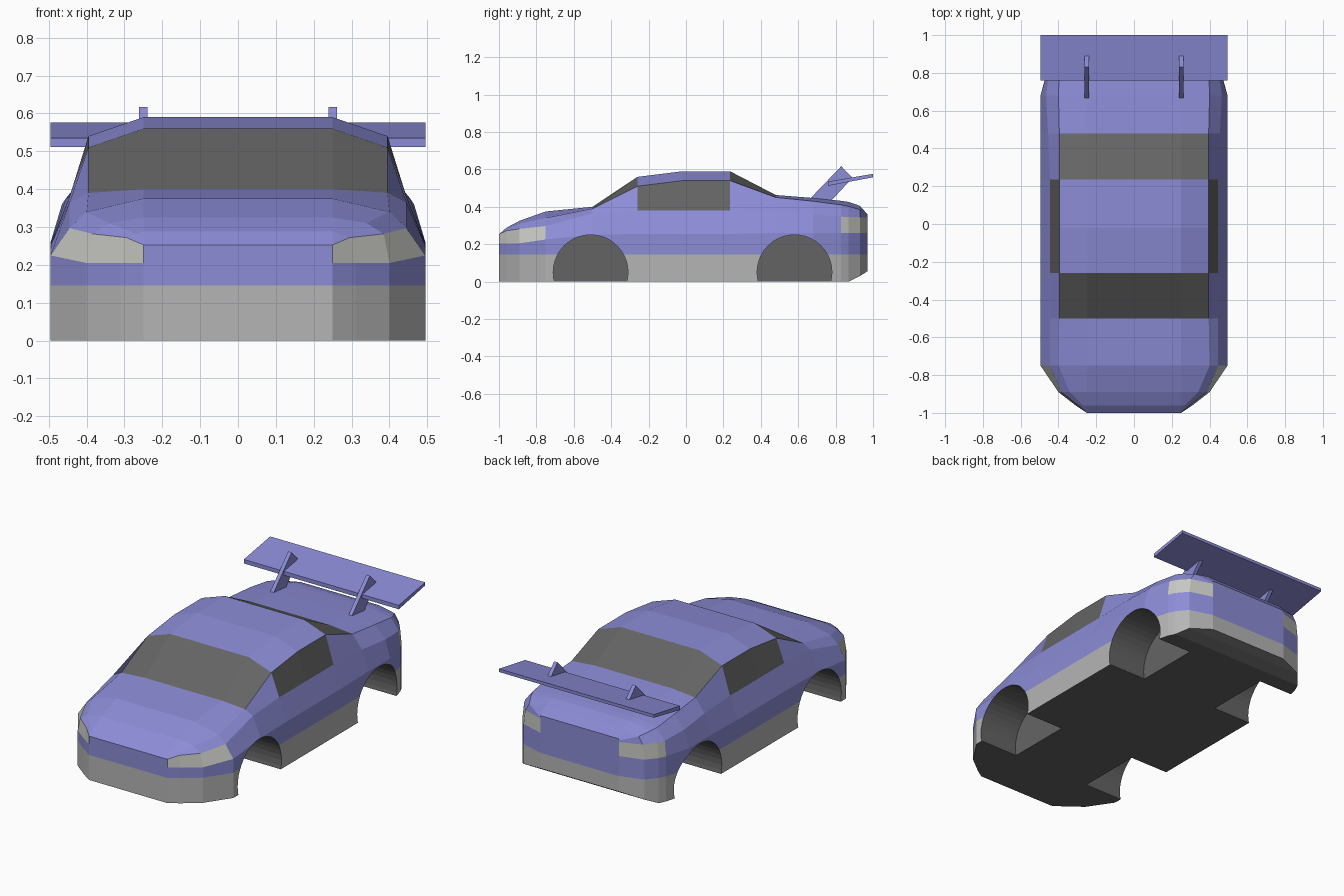
import bpy, bmesh, math
from mathutils import Matrix

if "Cube" in bpy.data.objects:
    bpy.data.objects.remove(bpy.data.objects["Cube"])


def srgb(r, g, b):
    return tuple((c / 255 / 12.92 if c < 10 else ((c / 255 + 0.055) / 1.055) ** 2.4)
                 for c in (r, g, b)) + (1.0,)


def material(name, rgb):
    m = bpy.data.materials.new(name)
    m.diffuse_color = srgb(*rgb)
    m.use_nodes = True
    m.node_tree.nodes["Principled BSDF"].inputs["Base Color"].default_value = m.diffuse_color
    return m


PAINT, TRIM, DARK, LAMP = range(4)
MATS = [material("purple_paint", (140, 140, 215)), material("light_grey_trim", (181, 181, 181)),
        material("dark_grey", (100, 100, 100)), material("lamp_grey", (199, 199, 194))]


def make_object(name, bm):
    bmesh.ops.remove_doubles(bm, verts=bm.verts, dist=1e-4)
    bmesh.ops.recalc_face_normals(bm, faces=bm.faces)
    me = bpy.data.meshes.new(name)
    bm.to_mesh(me)
    bm.free()
    for m in MATS:
        me.materials.append(m)
    ob = bpy.data.objects.new(name, me)
    bpy.context.collection.objects.link(ob)
    return ob


def side_profile(name, pts, x0, x1):
    """Extrude a closed (y, z) outline from x0 to x1."""
    bm = bmesh.new()
    face = bm.faces.new([bm.verts.new((x0, y, z)) for y, z in pts])
    ext = bmesh.ops.extrude_face_region(bm, geom=[face])["geom"]
    bmesh.ops.translate(bm, vec=(x1 - x0, 0, 0),
                        verts=[v for v in ext if isinstance(v, bmesh.types.BMVert)])
    return make_object(name, bm)


# Body stations: y, half width, sill z, beltline z, then shoulder, roof edge and top as (x, z)
STATIONS = [
    (-1.00, .25, 0, .205, (.25, .253), (.25, .253), (.25, .253)),
    (-0.96, .31, 0, .205, (.295, .272), (.27, .282), (.25, .288)),
    (-0.89, .40, 0, .205, (.385, .282), (.34, .31), (.25, .325)),
    (-0.75, .495, 0, .225, (.445, .297), (.40, .34), (.25, .375)),
    (-0.50, .495, 0, .25, (.445, .365), (.395, .39), (.25, .40)),
    (-0.26, .495, 0, .255, (.445, .38), (.395, .51), (.25, .56)),
    (-0.02, .495, 0, .255, (.445, .38), (.395, .54), (.25, .59)),
    (0.235, .495, 0, .255, (.445, .38), (.395, .54), (.25, .59)),
    (0.48, .495, 0, .26, (.455, .375), (.395, .45), (.25, .463)),
    (0.68, .495, 0, .26, (.465, .36), (.40, .43), (.25, .447)),
    (0.83, .455, 0, .26, (.445, .347), (.395, .41), (.25, .432)),
    (0.87, .435, 0, .26, (.425, .346), (.38, .402), (.25, .426)),
    (0.93, .385, .03, .26, (.375, .344), (.35, .385), (.25, .405)),
    (0.97, .25, .055, .26, (.25, .342), (.25, .35), (.25, .36)),
]


def strip_material(row, ya, yb):
    """Colour of a lofted panel by its row in the section and its position."""
    mid = (ya + yb) / 2
    if row == 0:
        return TRIM
    if row == 2 and (mid < -.75 or mid > .83):      # head and tail lamps
        return LAMP
    if row == 3 and -.26 < mid < .235:              # side windows
        return DARK
    if row >= 4 and (-.5 < mid < -.26 or .235 < mid < .48):  # screens
        return DARK
    return PAINT


bm = bmesh.new()
rings = []
for y, w, sill, belt, shoulder, edge, top in STATIONS:
    half = [(w, sill), (w, .145), (w, belt), shoulder, edge, top]
    rings.append([[bm.verts.new((s * x, y, z)) for x, z in half] for s in (1, -1)])


def panel(verts, mat):
    bm.faces.new(verts).material_index = mat


for i in range(len(rings) - 1):
    (ra, la), (rb, lb) = rings[i], rings[i + 1]
    ya, yb = STATIONS[i][0], STATIONS[i + 1][0]
    for row in range(5):
        for a, b in ((ra, rb), (la, lb)):
            panel((a[row], b[row], b[row + 1], a[row + 1]), strip_material(row, ya, yb))
    panel((ra[5], rb[5], lb[5], la[5]), strip_material(5, ya, yb))  # bonnet, roof, boot
    panel((ra[0], la[0], lb[0], rb[0]), DARK)                       # floor
for r, l in (rings[0], rings[-1]):                                  # nose and tail
    for row in range(5):
        panel((r[row], r[row + 1], l[row + 1], l[row]), TRIM if row == 0 else PAINT)
body = make_object("body", bm)

# Wheel arches cut into the body
for y in (-.51, .58):
    for s in (1, -1):
        bm = bmesh.new()
        bmesh.ops.create_cone(bm, cap_ends=True, segments=40, radius1=.2, radius2=.2, depth=.35,
                              matrix=Matrix.Translation((s * .425, y, .05))
                              @ Matrix.Rotation(math.pi / 2, 4, 'Y'))
        for f in bm.faces:
            f.material_index = DARK
        cutter = make_object("arch_cutter", bm)
        cutter.hide_render = True
        mod = body.modifiers.new("arch", 'BOOLEAN')
        mod.operation, mod.solver, mod.object = 'DIFFERENCE', 'EXACT', cutter
        bpy.context.view_layer.objects.active = body
        bpy.ops.object.modifier_apply(modifier=mod.name)
        bpy.data.objects.remove(cutter)

# Rear wing and its two struts
side_profile("rear_wing", [(.76, .512), (1.0, .558), (1.0, .576), (.76, .535)], -.495, .495)
for side, x in (("left", -.25), ("right", .25)):
    side_profile(side + "_wing_strut", [(.66, .44), (.83, .617), (.89, .555), (.77, .425)],
                 x - .011, x + .011)
